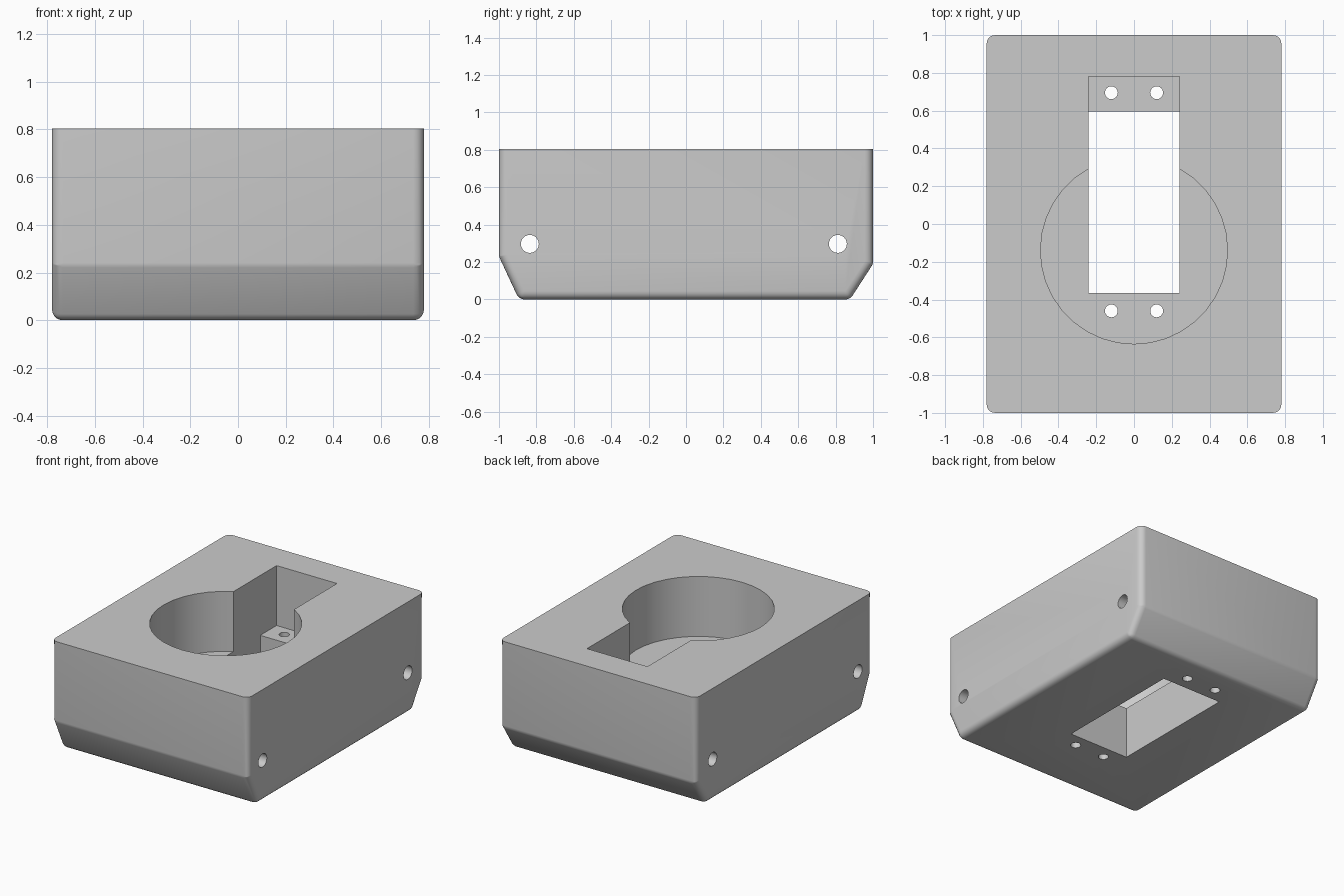
import bpy, bmesh, math
from mathutils import Matrix

if "Cube" in bpy.data.objects:
    bpy.data.objects.remove(bpy.data.objects["Cube"], do_unlink=True)

W, H, FLOOR, R = 0.78, 0.805, 0.375, 0.045   # half width, height, pocket floor, fillet

grey = bpy.data.materials.new("plain_grey")
grey.use_nodes = True
colour = (0.6, 0.6, 0.6, 1)
grey.diffuse_color = colour
grey.node_tree.nodes["Principled BSDF"].inputs["Base Color"].default_value = colour


def make_object(name, bm):
    bmesh.ops.recalc_face_normals(bm, faces=bm.faces)
    mesh = bpy.data.meshes.new(name)
    bm.to_mesh(mesh)
    bm.free()
    mesh.materials.append(grey)
    obj = bpy.data.objects.new(name, mesh)
    bpy.context.collection.objects.link(obj)
    return obj


def extruded(points, direction):
    bm = bmesh.new()
    face = bm.faces.new([bm.verts.new(p) for p in points])
    result = bmesh.ops.extrude_face_region(bm, geom=[face])
    moved = [v for v in result["geom"] if isinstance(v, bmesh.types.BMVert)]
    bmesh.ops.translate(bm, verts=moved, vec=direction)
    return bm


def drill(name, radius, length, matrix):
    bm = bmesh.new()
    bmesh.ops.create_cone(bm, cap_ends=True, segments=24, radius1=radius,
                          radius2=radius, depth=length, matrix=matrix)
    return make_object(name, bm)


# Body: side profile with two sloped lower ends, filleted everywhere but the top rim
profile = [(-1, H), (-1, 0.23), (-0.893, 0), (0.877, 0), (1, 0.19), (1, H)]
bm = extruded([(-W, y, z) for y, z in profile], (2 * W, 0, 0))
bmesh.ops.recalc_face_normals(bm, faces=bm.faces)
weight = bm.edges.layers.float.new("bevel_weight_edge")
for e in bm.edges:
    if not all(v.co.z > H - 0.001 for v in e.verts):
        e[weight] = min(1, math.tan(e.calc_face_angle() / 2))
body = make_object("housing_body", bm)
bevel = body.modifiers.new("fillet", 'BEVEL')
bevel.limit_method = 'WEIGHT'
bevel.width = R
bevel.segments = 5

# Keyhole pocket: a round well joined to a straight slot
radius, centre, slot = 0.495, -0.14, 0.24
start = math.acos(slot / radius)
sweep = math.pi + 2 * start
steps = 30
outline = [(slot, 0.78, FLOOR)]
for i in range(steps + 1):
    a = start - sweep * i / steps
    outline.append((radius * math.cos(a), centre + radius * math.sin(a), FLOOR))
outline.append((-slot, 0.78, FLOOR))
cutters = [make_object("pocket_cutter", extruded(outline, (0, 0, 1)))]

# Rectangular opening through the floor
opening = [(-slot, -0.365, -0.1), (slot, -0.365, -0.1),
           (slot, 0.595, -0.1), (-slot, 0.595, -0.1)]
cutters.append(make_object("opening_cutter", extruded(opening, (0, 0, FLOOR + 0.15))))

# Four screw holes in the floor and two cross holes through the sides
for x in (-0.12, 0.12):
    for y in (-0.46, 0.695):
        cutters.append(drill("screw_hole_cutter", 0.034, 1, Matrix.Translation((x, y, 0.1))))
for y in (-0.835, 0.812):
    turn = Matrix.Translation((0, y, 0.297)) @ Matrix.Rotation(math.pi / 2, 4, 'Y')
    cutters.append(drill("cross_hole_cutter", 0.048, 2, turn))

for c in cutters:
    cut = body.modifiers.new(c.name, 'BOOLEAN')
    cut.operation = 'DIFFERENCE'
    cut.solver = 'EXACT'
    cut.object = c

# Bake the cuts, remove the cutters
bpy.context.view_layer.update()
graph = bpy.context.evaluated_depsgraph_get()
body_mesh = bpy.data.meshes.new_from_object(body.evaluated_get(graph))
body.modifiers.clear()
body.data = body_mesh
for c in cutters:
    bpy.data.objects.remove(c, do_unlink=True)

# Smooth fillets and bores, crisp rims
for o in bpy.context.selected_objects:
    o.select_set(False)
body.select_set(True)
bpy.context.view_layer.objects.active = body
bpy.ops.object.shade_smooth_by_angle(angle=math.radians(30))
